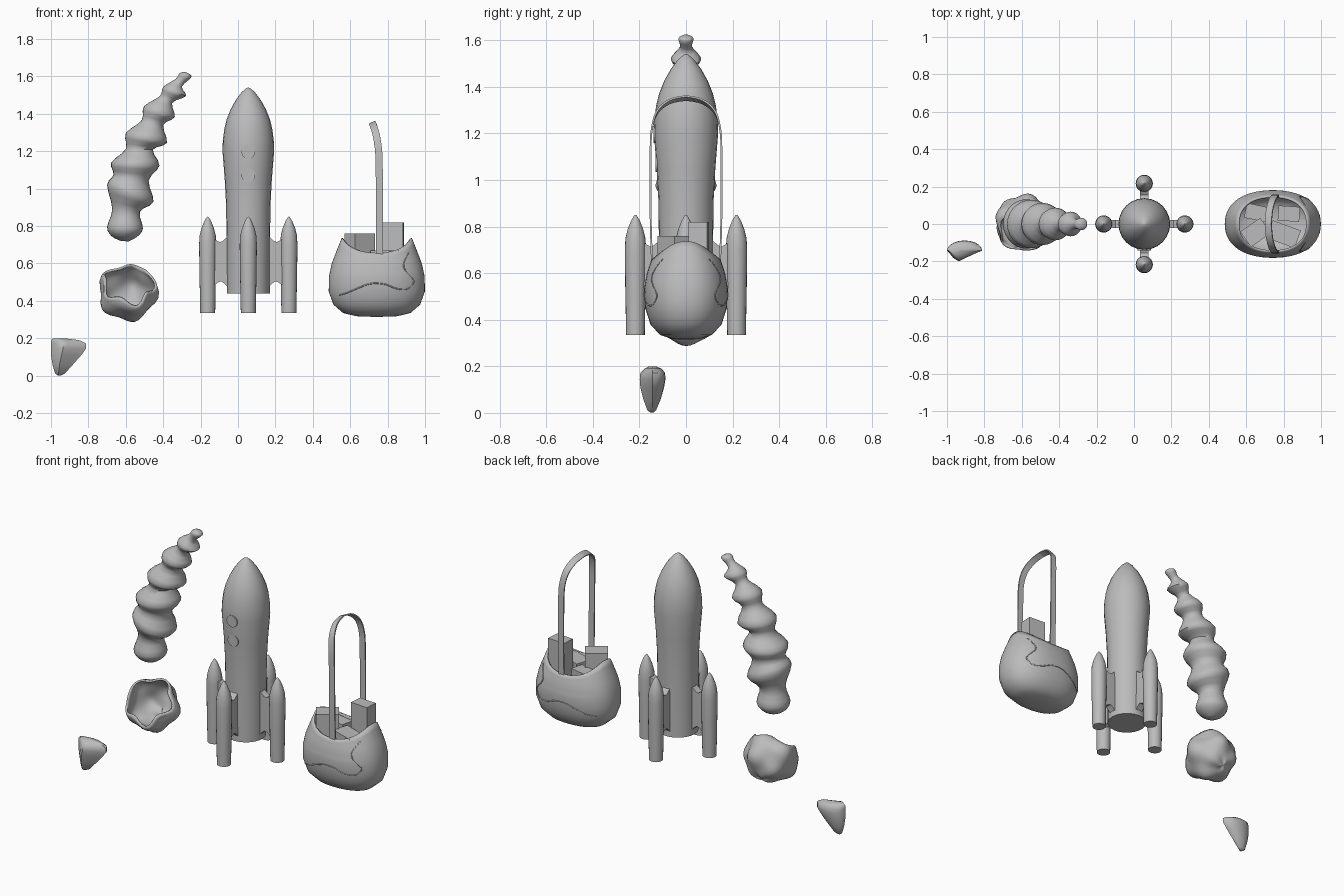
import bpy, bmesh, math
from mathutils import Vector, Matrix

if "Cube" in bpy.data.objects:
    bpy.data.objects.remove(bpy.data.objects["Cube"])

grey = bpy.data.materials.new("plain grey")
grey.diffuse_color = (0.5, 0.5, 0.5, 1)
grey.use_nodes = True
grey.node_tree.nodes["Principled BSDF"].inputs["Base Color"].default_value = grey.diffuse_color


def add(name, bm, angle=35, thick=0):
    bmesh.ops.recalc_face_normals(bm, faces=bm.faces)
    me = bpy.data.meshes.new(name)
    bm.to_mesh(me)
    bm.free()
    me.materials.append(grey)
    ob = bpy.data.objects.new(name, me)
    bpy.context.collection.objects.link(ob)
    bpy.ops.object.select_all(action='DESELECT')
    ob.select_set(True)
    bpy.context.view_layer.objects.active = ob
    if angle:
        bpy.ops.object.shade_smooth_by_angle(angle=math.radians(angle))
    if thick:
        mod = ob.modifiers.new("wall", 'SOLIDIFY')
        mod.thickness = thick
        mod.offset = -1
    return ob


def loft(rings, start=True, end=True, closed=True):
    """Skin a list of equal-length point rings."""
    bm = bmesh.new()
    vs = [[bm.verts.new(p) for p in r] for r in rings]
    n = len(vs[0])
    for a, b in zip(vs, vs[1:]):
        for i in range(n if closed else n - 1):
            j = (i + 1) % n
            bm.faces.new((a[i], a[j], b[j], b[i]))
    if start:
        bm.faces.new(vs[0][::-1])
    if end:
        bm.faces.new(vs[-1])
    return bm


def circle(n):
    return [2 * math.pi * i / n for i in range(n)]


def lathe(name, profile, x, y, n):
    rings = [[(x + r * math.cos(a), y + r * math.sin(a), z) for a in circle(n)] for r, z in profile]
    return add(name, loft(rings))


def catmull(p, steps):
    out = []
    for i in range(len(p) - 1):
        a, b, c, d = p[max(i - 1, 0)], p[i], p[i + 1], p[min(i + 2, len(p) - 1)]
        for k in range(steps):
            t = k / steps
            out.append(0.5 * (2 * b + (c - a) * t + (2 * a - 5 * b + 4 * c - d) * t * t
                              + (3 * b - a - 3 * c + d) * t ** 3))
    return out + [p[-1]]


# Rocket body
RX = 0.055
lathe("rocket_body", [(0.115, 0.44), (0.116, 0.72), (0.119, 0.92), (0.126, 1.05), (0.138, 1.2),
                      (0.136, 1.26), (0.128, 1.32), (0.116, 1.37), (0.094, 1.425), (0.066, 1.475),
                      (0.036, 1.515), (0.014, 1.535), (0.003, 1.54)], RX, 0, 24)

# Boosters and their connecting fins
booster = [(0.04, 0.335), (0.044, 0.55), (0.046, 0.70), (0.043, 0.75), (0.033, 0.79),
           (0.019, 0.825), (0.007, 0.845), (0.002, 0.85)]
fin = [(0.10, 0.755), (0.12, 0.735), (0.14, 0.718), (0.155, 0.715), (0.19, 0.735),
       (0.19, 0.475), (0.165, 0.497), (0.145, 0.505), (0.125, 0.49), (0.10, 0.46)]
for k in range(4):
    a = k * math.pi / 2
    lathe("booster", booster, RX + 0.217 * math.cos(a), 0.217 * math.sin(a), 20)
    rot = Matrix.Translation((RX, 0, 0)) @ Matrix.Rotation(a, 4, 'Z')
    add("booster_fin", loft([[rot @ Vector((r, y, z)) for r, z in fin] for y in (-0.022, 0.022)]))

# Round windows, lying on the hull
for z, y in ((1.07, -0.126), (1.195, -0.1365)):
    bm = bmesh.new()
    bmesh.ops.create_cone(bm, cap_ends=True, segments=24, radius1=0.036, radius2=0.036, depth=0.008,
                          matrix=Matrix.Translation((RX, y, z)) @ Matrix.Rotation(math.pi / 2, 4, 'X'))
    add("rocket_window", bm)

# Ringed horn: left and right edge points (x, z) of each ridge and groove
edges = [(-0.625, 0.72, -0.585, 0.718), (-0.675, 0.745, -0.54, 0.742), (-0.70, 0.795, -0.508, 0.787),
         (-0.672, 0.89, -0.525, 0.877), (-0.70, 1.02, -0.452, 0.93), (-0.665, 1.075, -0.478, 1.043),
         (-0.678, 1.14, -0.42, 1.123), (-0.60, 1.212, -0.455, 1.208), (-0.60, 1.297, -0.38, 1.245),
         (-0.515, 1.365, -0.40, 1.34), (-0.503, 1.44, -0.338, 1.383), (-0.417, 1.495, -0.352, 1.458),
         (-0.40, 1.544, -0.278, 1.495), (-0.333, 1.587, -0.30, 1.545), (-0.312, 1.617, -0.25, 1.595),
         (-0.285, 1.625, -0.262, 1.615)]
left = catmull([Vector((e[0], 0, e[1])) for e in edges], 3)
right = catmull([Vector((e[2], 0, e[3])) for e in edges], 3)
rings = []
for l, r in zip(left, right):
    c, u = (l + r) / 2, (r - l) / 2
    rings.append([c + u * math.cos(a) + Vector((0, u.length * math.sin(a), 0)) for a in circle(28)])
add("ringed_horn", loft(rings), 60)

# Lumpy open shell, its mouth tipped forwards and up
turn = Vector((0.08, -0.72, 0.69)).to_track_quat('Z', 'Y').to_matrix()
rings = []
for i in range(17):
    t = i / 16
    ring = []
    for a in circle(40):
        rim = math.radians(66 + 7 * math.cos(5 * a + 0.6))
        th = rim + (math.pi - 0.03 - rim) * t
        s = math.sin(th)
        r = 0.153 * (1 + 0.07 * math.cos(5 * a) * s * s + 0.03 * math.sin(3 * a + 5 * th)
                     + 0.025 * math.cos(2 * a - 7 * th) * s)
        p = turn @ Vector((r * s * math.cos(a), r * s * math.sin(a), r * math.cos(th)))
        ring.append(p + Vector((-0.59, 0.0, 0.45)))
    rings.append(ring)
add("lumpy_shell", loft(rings, start=False), 60, 0.012)

# Small pointed chip with a ridge down its front: (z, left, right, front, back)
rings = []
for z, x0, x1, y0, y1 in ((0.002, -0.965, -0.945, -0.155, -0.138), (0.012, -0.978, -0.925, -0.168, -0.128),
                          (0.06, -0.992, -0.882, -0.187, -0.108), (0.11, -1.0, -0.838, -0.2, -0.094),
                          (0.145, -1.0, -0.812, -0.203, -0.088), (0.172, -1.0, -0.813, -0.2, -0.09),
                          (0.19, -1.0, -0.85, -0.18, -0.105), (0.2, -0.99, -0.93, -0.16, -0.13)):
    ring, ym = [], -0.143
    for a in circle(20):
        c, s = math.cos(a), math.sin(a)
        f = (1 + c) / 0.6 if c < -0.4 else (1 - c) / 1.4
        y = ym + (y1 - ym) * s if s >= 0 else ym + (y0 - ym) * f ** 1.1
        ring.append(((x0 + x1) / 2 + (x1 - x0) / 2 * c, y, z))
    rings.append(ring)
add("pointed_chip", loft(rings), 50)

# Basket bowl: height, half width, half depth
BX = 0.742
bowl = [(0.315, 0.03, 0.02), (0.318, 0.11, 0.06), (0.335, 0.18, 0.112), (0.38, 0.232, 0.153),
        (0.45, 0.257, 0.175), (0.53, 0.256, 0.18), (0.6, 0.241, 0.168), (0.67, 0.214, 0.145),
        (0.75, 0.182, 0.115)]


def size_at(z):
    for (z0, a0, b0), (z1, a1, b1) in zip(bowl, bowl[1:]):
        if z <= z1:
            t = (z - z0) / (z1 - z0)
            return a0 + (a1 - a0) * t, b0 + (b1 - b0) * t
    return bowl[-1][1:]


def power(v, e):
    return math.copysign(abs(v) ** e, v)


heights = [0.315, 0.318, 0.326, 0.335, 0.355, 0.38, 0.415, 0.45, 0.49, 0.53]
rings = []
for i in range(16):
    ring = []
    for a in circle(56):
        c, s = math.cos(a), math.sin(a)
        z = heights[i] if i < 10 else 0.53 + (0.657 + 0.08 * c * c - 0.53) * (i - 9) / 6
        w, d = size_at(z)
        ring.append((BX + w * power(c, 0.88), d * power(s, 0.88), z))
    rings.append(ring)
add("basket_bowl", loft(rings, end=False), 50, 0.01)

# Wavy seam on the front and back of the basket
wave = catmull([Vector(p) for p in ((0.54, 0.43), (0.60, 0.45), (0.70, 0.49), (0.78, 0.49), (0.85, 0.465),
                                    (0.91, 0.465), (0.94, 0.51), (0.89, 0.57), (0.89, 0.61), (0.915, 0.66))], 4)
for side in (-1, 1):
    rings = []
    for i, p in enumerate(wave):
        t = (wave[min(i + 1, len(wave) - 1)] - wave[max(i - 1, 0)]).normalized()
        w, d = size_at(p.y)
        y = d * max(0, 1 - min(1, abs(p.x - BX) / w) ** 2.27) ** (1 / 2.27)
        c, u = Vector((p.x, side * y, p.y)), Vector((-t.y, 0, t.x))
        rings.append([c + (u * math.cos(a) + Vector((0, side * math.sin(a), 0))) * 0.0035 for a in circle(6)])
    add("basket_seam", loft(rings), 60)

# Strap handle, arching over and leaning at the top
arch = catmull([Vector(p) for p in ((0.757, -0.146, 0.64), (0.757, -0.152, 0.85), (0.755, -0.152, 1.1),
                                    (0.751, -0.148, 1.21), (0.738, -0.125, 1.29), (0.724, -0.07, 1.337),
                                    (0.718, 0, 1.352))], 4)
arch += [Vector((p.x, -p.y, p.z)) for p in arch[-2::-1]]
rings = []
for i, p in enumerate(arch):
    t = (arch[min(i + 1, len(arch) - 1)] - arch[max(i - 1, 0)]).normalized()
    lean = max(0, p.z - 1.2) * 3
    w = Vector((math.cos(lean), 0, math.sin(lean)))
    w = (w - t * w.dot(t)).normalized() * 0.019
    n = t.cross(w).normalized() * 0.004
    rings.append([p + w + n, p - w + n, p - w - n, p + w - n])
add("basket_handle", loft(rings), 40)

# Boxes packed in the basket: centre, size, turn about z
for loc, dims, ang in (((0.828, 0.055, 0.68), (0.115, 0.08, 0.28), -4),
                       ((0.65, -0.045, 0.62), (0.13, 0.10, 0.28), 35),
                       ((0.80, -0.055, 0.57), (0.16, 0.10, 0.20), -20),
                       ((0.66, 0.06, 0.57), (0.13, 0.08, 0.20), -12)):
    bm = bmesh.new()
    bmesh.ops.create_cube(bm, size=1, matrix=Matrix.Translation(loc)
                          @ Matrix.Rotation(math.radians(ang), 4, 'Z') @ Matrix.Diagonal((*dims, 1)))
    add("packed_box", bm, 0)
